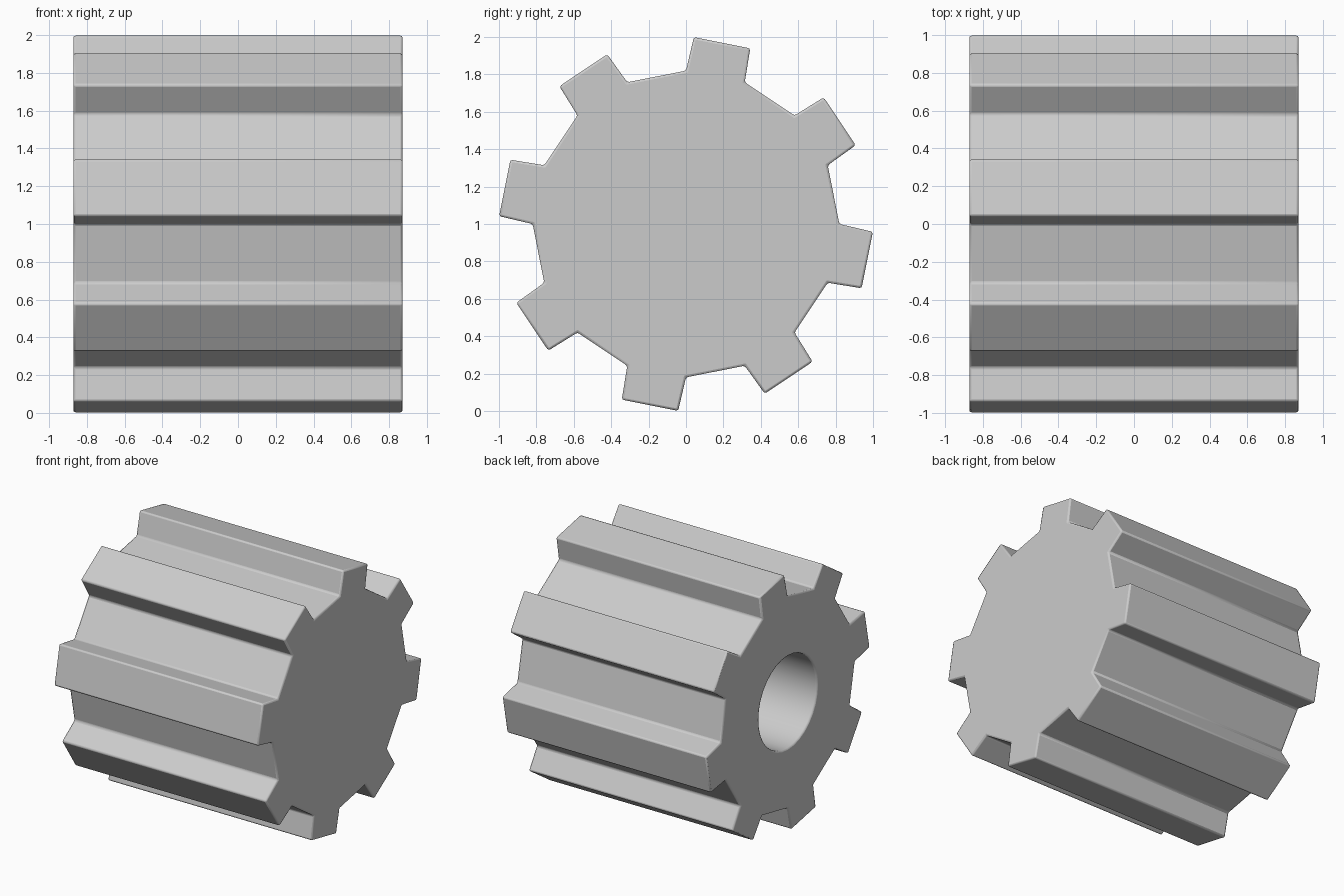
import bpy, bmesh
from math import cos, sin, radians, pi

if "Cube" in bpy.data.objects:
    bpy.data.objects.remove(bpy.data.objects["Cube"])

HALF = 0.872          # half length along x
TEETH = 8
ROOT, TIP = 0.82, 1.0
BORE_R, BORE_DEPTH, BORE_SIDES = 0.355, 1.4, 32

# Profile: a 16-gon whose every other side is pulled out into a tooth
profile = []
for i in range(TEETH):
    mid = radians(78.75 + 45 * i)
    for r, off in ((ROOT, -11.25), (TIP, -8.85), (TIP, 8.85), (ROOT, 11.25)):
        a = mid + radians(off)
        profile.append((r * cos(a), 1.0 + r * sin(a)))

# Bore outline
bore = [(BORE_R * cos(2 * pi * k / BORE_SIDES), 1.0 + BORE_R * sin(2 * pi * k / BORE_SIDES))
        for k in range(BORE_SIDES)]


def ring(bm, pts, x):
    return [bm.verts.new((x, y, z)) for y, z in pts]


def walls(bm, a, b):
    n = len(a)
    for i in range(n):
        bm.faces.new((a[i], a[(i + 1) % n], b[(i + 1) % n], b[i]))


def loop_edges(bm, r):
    return [bm.edges.get((r[i], r[(i + 1) % len(r)])) for i in range(len(r))]


bm = bmesh.new()
left, right = ring(bm, profile, -HALF), ring(bm, profile, HALF)
mouth, floor = ring(bm, bore, -HALF), ring(bm, bore, -HALF + BORE_DEPTH)
walls(bm, left, right)
walls(bm, mouth, floor)
bm.faces.new(right)
bm.faces.new(floor)
bmesh.ops.triangle_fill(bm, use_beauty=True, use_dissolve=False,
                        edges=loop_edges(bm, left) + loop_edges(bm, mouth))
bmesh.ops.recalc_face_normals(bm, faces=bm.faces)

mesh = bpy.data.meshes.new("toothed_roller")
bm.to_mesh(mesh)
bm.free()
roller = bpy.data.objects.new("toothed_roller", mesh)
bpy.context.collection.objects.link(roller)

# Fine edge bevel
bevel = roller.modifiers.new("edge_bevel", "BEVEL")
bevel.width = 0.012
bevel.segments = 2
bevel.limit_method = "ANGLE"
bevel.angle_limit = radians(40)

bpy.context.view_layer.objects.active = roller
roller.select_set(True)
bpy.ops.object.shade_smooth_by_angle(angle=radians(30))
